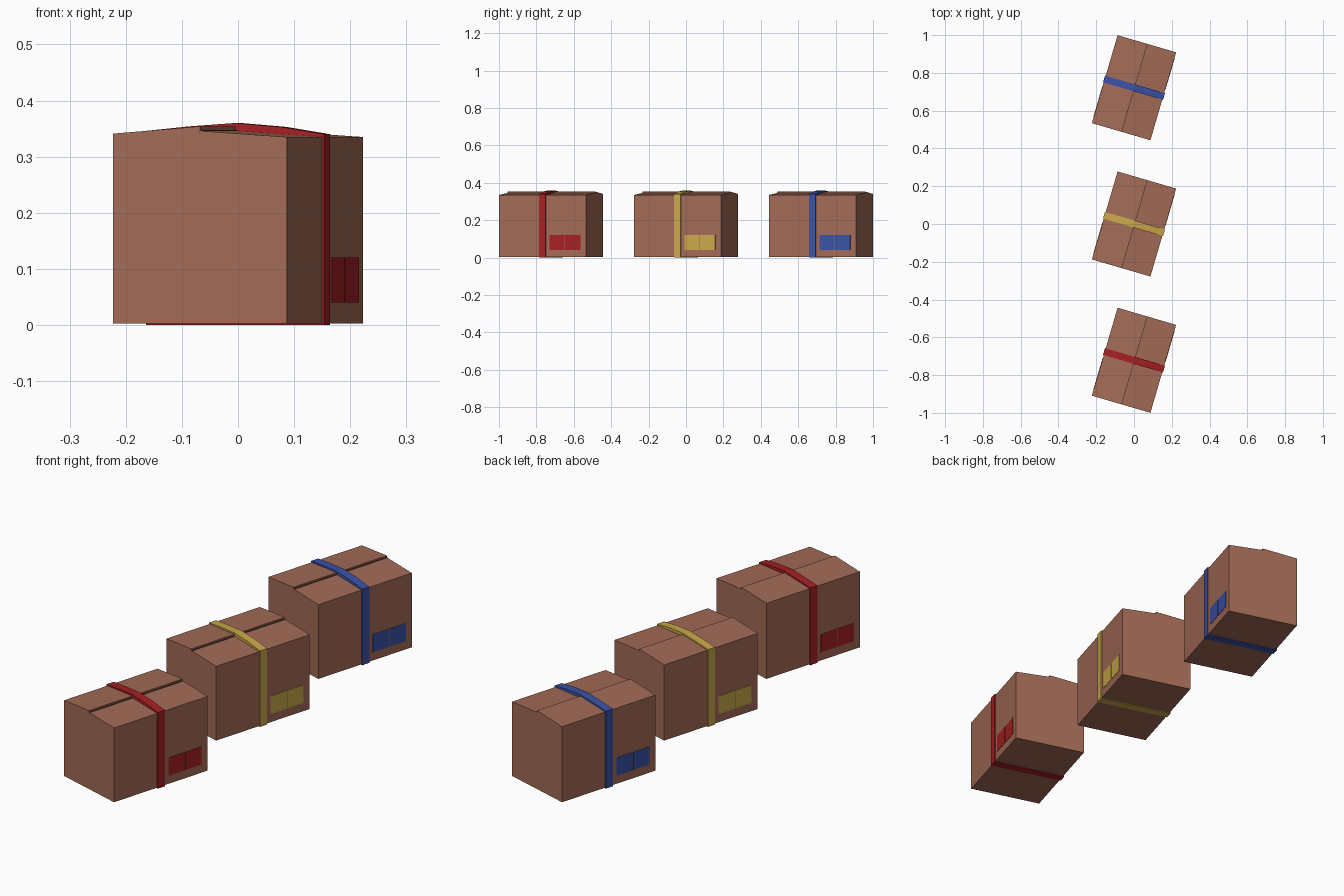
import bpy, math
from mathutils import Matrix

if "Cube" in bpy.data.objects:
    bpy.data.objects.remove(bpy.data.objects["Cube"])

ANGLE = math.radians(-16.3)
HX, HY, Z0 = 0.1615, 0.2425, 0.003     # carton half width, half length, base height


def material(name, srgb):
    m = bpy.data.materials.new(name)
    lin = [((c / 255 + 0.055) / 1.055) ** 2.4 for c in srgb]
    m.diffuse_color = (*lin, 1)
    m.use_nodes = True
    m.node_tree.nodes["Principled BSDF"].inputs["Base Color"].default_value = m.diffuse_color
    return m


CARD = material("cardboard brown", (163, 107, 87))
SEAM = material("seam dark brown", (88, 58, 48))


def prism(name, profile, y0, y1, mat, place):
    """Extrude an x-z profile along y."""
    n = len(profile)
    verts = [(x, y, z) for y in (y0, y1) for x, z in profile]
    faces = [tuple(range(n)), tuple(reversed(range(n, 2 * n)))]
    faces += [(i, i + n, (i + 1) % n + n, (i + 1) % n) for i in range(n)]
    me = bpy.data.meshes.new(name)
    me.from_pydata(verts, [], faces)
    me.transform(place)
    me.materials.append(mat)
    ob = bpy.data.objects.new(name, me)
    bpy.context.collection.objects.link(ob)
    return ob


def rect(x0, x1, z0, z1):
    return [(x0, z0), (x1, z0), (x1, z1), (x0, z1)]


# Carton body: low gable whose left flap overlaps the right one
BODY = [(-HX, Z0), (HX, Z0), (HX, 0.335), (0, 0.346), (0, 0.354), (-HX, 0.341)]
# Strap: closed band around the carton, arched over the lid
S = 0.1655
OUTER = [(-S, 0), (S, 0), (S, 0.340), (0.085, 0.353), (0, 0.360), (-0.085, 0.354), (-S, 0.346)]

for name, y, srgb in (("red", -0.7215, (166, 32, 36)),
                      ("yellow", 0, (202, 168, 74)),
                      ("blue", 0.7215, (58, 82, 166))):
    place = Matrix.Translation((0, y, 0)) @ Matrix.Rotation(ANGLE, 4, 'Z')
    col = material(name, srgb)
    prism(name + "_carton", BODY, -HY, HY, CARD, place)
    prism(name + "_lid_seam", rect(-0.001, 0.004, 0.34, 0.3475), -HY, HY, SEAM, place)
    prism(name + "_strap", OUTER, -0.0185, 0.0185, col, place)
    # Pair of labels on each long side, half-turn symmetric
    for side, turn in (("right", 0), ("left", math.pi)):
        p = place @ Matrix.Rotation(turn, 4, 'Z')
        for i, y0 in enumerate((0.039, 0.1265)):
            prism(f"{name}_{side}_label_{i + 1}", rect(HX - 0.002, HX + 0.0015, 0.04, 0.12),
                  y0, y0 + 0.084, col, p)
